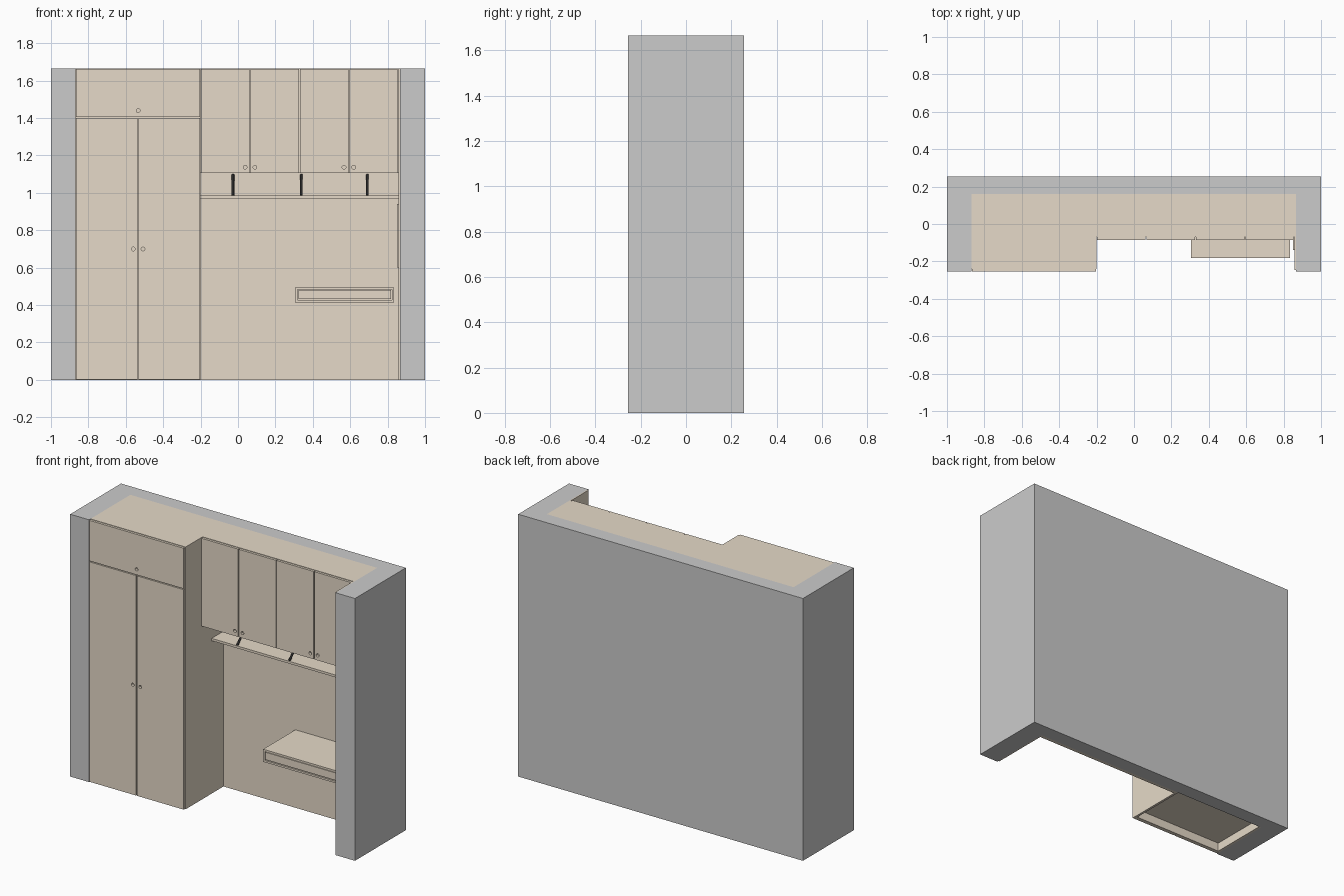
import bpy, bmesh, math
from mathutils import Vector

if "Cube" in bpy.data.objects:
    bpy.data.objects.remove(bpy.data.objects["Cube"])


def material(name, rgb):
    m = bpy.data.materials.new(name)
    m.diffuse_color = (*rgb, 1)
    m.use_nodes = True
    m.node_tree.nodes["Principled BSDF"].inputs["Base Color"].default_value = m.diffuse_color
    return m


TAN = material("tan_board", (0.79, 0.70, 0.58))
BLACK = material("black_metal", (0.02, 0.02, 0.02))
H, FRONT, BACK = 1.665, -0.255, 0.16      # height, front plane, inner wall plane
T, GAP = 0.015, 0.006                     # board thickness, door gap


def finish(bm, name, mat):
    bmesh.ops.recalc_face_normals(bm, faces=bm.faces)
    me = bpy.data.meshes.new(name)
    bm.to_mesh(me)
    bm.free()
    ob = bpy.data.objects.new(name, me)
    bpy.context.collection.objects.link(ob)
    if mat:
        me.materials.append(mat)
    return ob


def box(name, x, y, z, mat=TAN):
    bm = bmesh.new()
    bmesh.ops.create_cube(bm, size=1)
    for v in bm.verts:
        v.co = [r[0] + (c + 0.5) * (r[1] - r[0]) for c, r in zip(v.co, (x, y, z))]
    return finish(bm, name, mat)


def prism(name, outline, z0, z1, mat=None):
    bm = bmesh.new()
    face = bm.faces.new([bm.verts.new((x, y, z0)) for x, y in outline])
    ext = bmesh.ops.extrude_face_region(bm, geom=[face])["geom"]
    for v in ext:
        if isinstance(v, bmesh.types.BMVert):
            v.co.z = z1
    return finish(bm, name, mat)


def door(name, x, z, y_front, hole):
    """Door panel, optionally with a round finger hole at (x, z)."""
    ob = box(name, x, (y_front, y_front + T), z)
    if hole:
        bpy.ops.mesh.primitive_cylinder_add(vertices=24, radius=0.01, depth=0.1,
                                            location=(hole[0], y_front, hole[1]),
                                            rotation=(math.pi / 2, 0, 0))
        cutter = bpy.context.object
        mod = ob.modifiers.new("finger_hole", "BOOLEAN")
        mod.operation, mod.solver, mod.object = "DIFFERENCE", "EXACT", cutter
        bpy.context.view_layer.objects.active = ob
        bpy.ops.object.modifier_apply(modifier=mod.name)
        bpy.data.objects.remove(cutter)
    return ob


# Room wall, U-shaped in plan
prism("wall", [(-1, FRONT), (-0.868, FRONT), (-0.868, BACK), (0.865, BACK),
               (0.865, FRONT), (1, FRONT), (1, 0.255), (-1, 0.255)], 0, H)

# Wardrobe: body raised over a hollow plinth
WL, WR, WY = -0.868, -0.2, FRONT + T
box("wardrobe_body", (WL, WR), (WY, BACK), (0.055, H))
box("wardrobe_plinth_front", (WL, WR), (WY, WY + T), (0, 0.055))
box("wardrobe_plinth_left", (WL, WL + T), (WY + T, BACK), (0, 0.055))
box("wardrobe_plinth_right", (WR - T, WR), (WY + T, BACK), (0, 0.055))

# Wardrobe doors: two tall, one wide on top
mid, split, g = (WL + WR) / 2, 1.402, GAP / 2
door("wardrobe_door_left", (WL + g, mid - g), (g, split - g), FRONT, (mid - 0.026, 0.7))
door("wardrobe_door_right", (mid + g, WR - g), (g, split - g), FRONT, (mid + 0.026, 0.7))
door("wardrobe_door_top", (WL + g, WR - g), (split + g, H - g), FRONT, (mid, 1.44))

# Back and side linings of the desk niche
NR, NB = 0.857, 0.14
box("niche_back_panel", (WR, NR), (NB, BACK), (0, H))
box("niche_side_panel", (NR, 0.865), (-0.245, BACK), (0, H))

# Wall cabinet with four doors, holes paired at the inner corners
CF, CZ = -0.085, 1.105
box("cabinet_body", (WR, NR), (CF + T, NB), (CZ, H))
w = (NR - WR) / 4
for i in range(4):
    x0, x1 = WR + i * w, WR + (i + 1) * w
    pair = WR + (1 if i < 2 else 3) * w
    hole_x = x1 - 0.026 if i % 2 == 0 else x0 + 0.026
    door(f"cabinet_door_{i + 1}", (x0 + g, x1 - g), (CZ, H - g), CF, (hole_x, 1.137))

# Book shelf hung on slanted black rods
SF = 0.022
box("shelf", (WR, NR), (SF, NB), (0.97, 0.985))
for i, x in enumerate((-0.027, 0.339, 0.692)):
    a, b = Vector((x, SF + 0.008, 0.983)), Vector((x, NB, 1.097))
    bpy.ops.mesh.primitive_cylinder_add(vertices=16, radius=0.007, depth=(b - a).length,
                                        location=(a + b) / 2,
                                        rotation=(b - a).to_track_quat("Z", "Y").to_euler())
    rod = bpy.context.object
    rod.name = f"shelf_rod_{i + 1}"
    rod.data.materials.append(BLACK)
    bpy.ops.object.shade_smooth_by_angle()

# Desk with a drawer
DL, DR, DF, Z0, Z1, P = 0.305, 0.835, -0.183, 0.415, 0.495, 0.012
box("desk_top", (DL, DR), (DF, NB), (Z1 - P, Z1))
box("desk_bottom", (DL, DR), (DF, NB), (Z0, Z0 + P))
box("desk_side_left", (DL, DL + P), (DF, NB), (Z0 + P, Z1 - P))
box("desk_side_right", (DR - P, DR), (DF, NB), (Z0 + P, Z1 - P))
box("desk_drawer_front", (DL + P + GAP, DR - P - GAP), (DF, DF + T),
    (Z0 + P + GAP, Z1 - P - 0.003))
box("desk_drawer_box", (DL + P, DR - P), (DF + T, NB), (Z0 + P, Z1 - P))

# Thin mirror on the right side
box("side_mirror", (0.85, NR), (-0.14, 0.1), (0.6, 0.94))
